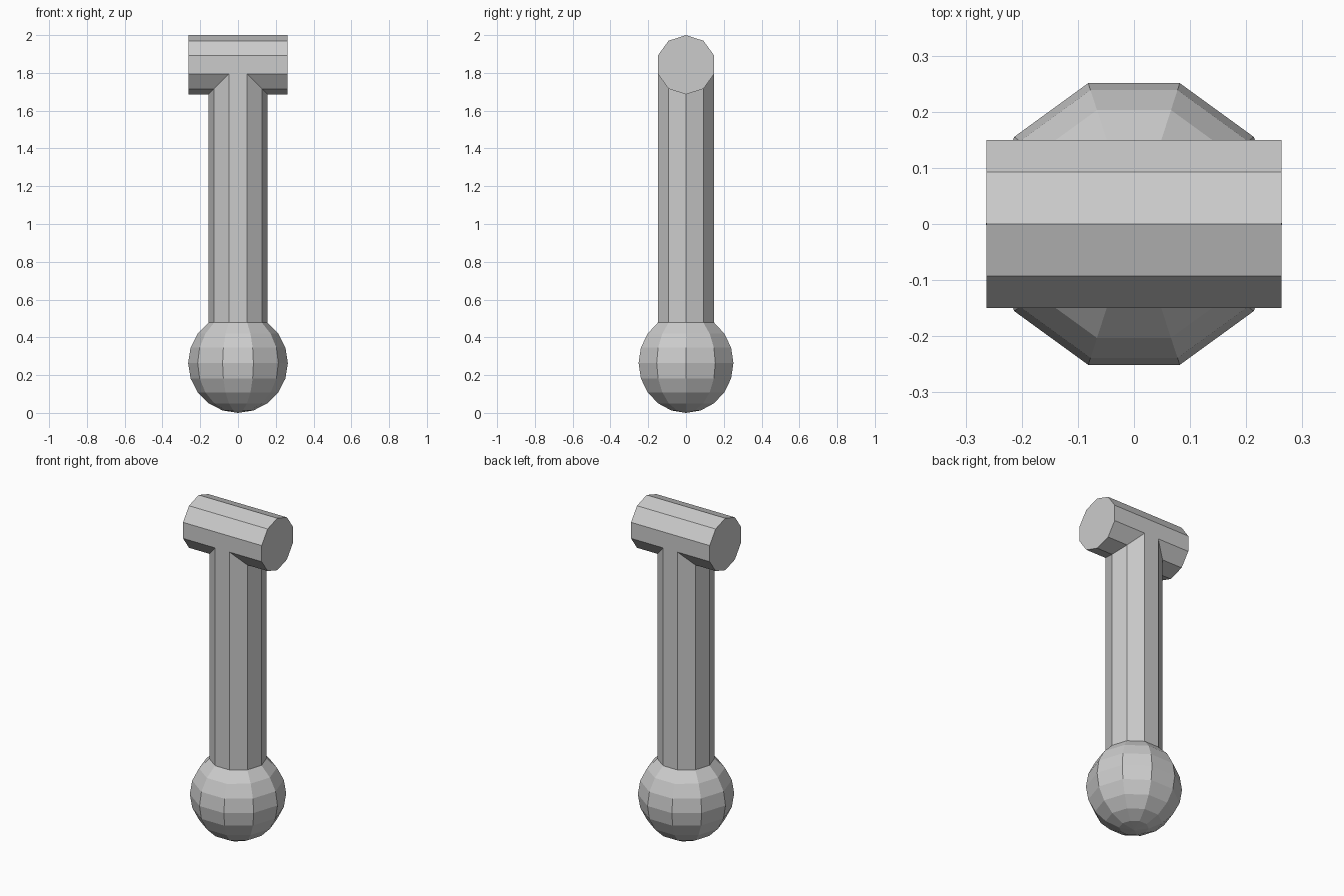
import bpy, bmesh
from math import sin, cos, radians

if "Cube" in bpy.data.objects:
    bpy.data.objects.remove(bpy.data.objects["Cube"])

N = 10            # sides of every round part
R = 0.264         # ball radius
r = 0.157         # post and crossbar radius
C = 2 - r         # crossbar centre height
H = 0.263         # crossbar half length
A = [radians(36 * i) for i in range(N)]

bm = bmesh.new()


def ring(radius, height):
    return [bm.verts.new((radius * cos(a), radius * sin(a), height(a))) for a in A]


def bridge(lo, hi):
    for i in range(N):
        j = (i + 1) % N
        bm.faces.new((lo[i], lo[j], hi[j], hi[i]))


# Ball: open at the top, where the post grows out of it
pole = bm.verts.new((0, 0, 0))
rings = []
for lat in range(-72, 55, 18):
    t = radians(lat)
    rad = r if lat == 54 else R * cos(t)
    rings.append(ring(rad, lambda a: R + R * sin(t)))
for i in range(N):
    bm.faces.new((pole, rings[0][(i + 1) % N], rings[0][i]))

# Post: its top ring follows the underside of the crossbar
post = ring(r, lambda a: C - r * abs(cos(a)))
rings.append(post)
for lo, hi in zip(rings, rings[1:]):
    bridge(lo, hi)

# Crossbar: end rings, joined to each other above and to the post below
left, right = [[bm.verts.new((x, r * sin(a), C + r * cos(a))) for a in A] for x in (-H, H)]
bm.faces.new(left)
bm.faces.new(right)
for k in range(N):
    j = (k + 1) % N
    if 3 <= k <= 6:
        bm.faces.new((left[k], left[j], post[j], post[k]))
        bm.faces.new((right[k], right[j], post[(5 - j) % N], post[(5 - k) % N]))
    elif k == 2:
        bm.faces.new((left[2], left[3], post[3], post[2], right[3], right[2]))
    elif k == 7:
        bm.faces.new((left[8], left[7], post[7], post[8], right[7], right[8]))
    else:
        bm.faces.new((left[k], left[j], right[j], right[k]))

bmesh.ops.recalc_face_normals(bm, faces=bm.faces[:])
mesh = bpy.data.meshes.new("ball_ended_t_handle")
bm.to_mesh(mesh)
bm.free()
bpy.context.collection.objects.link(bpy.data.objects.new("ball_ended_t_handle", mesh))
